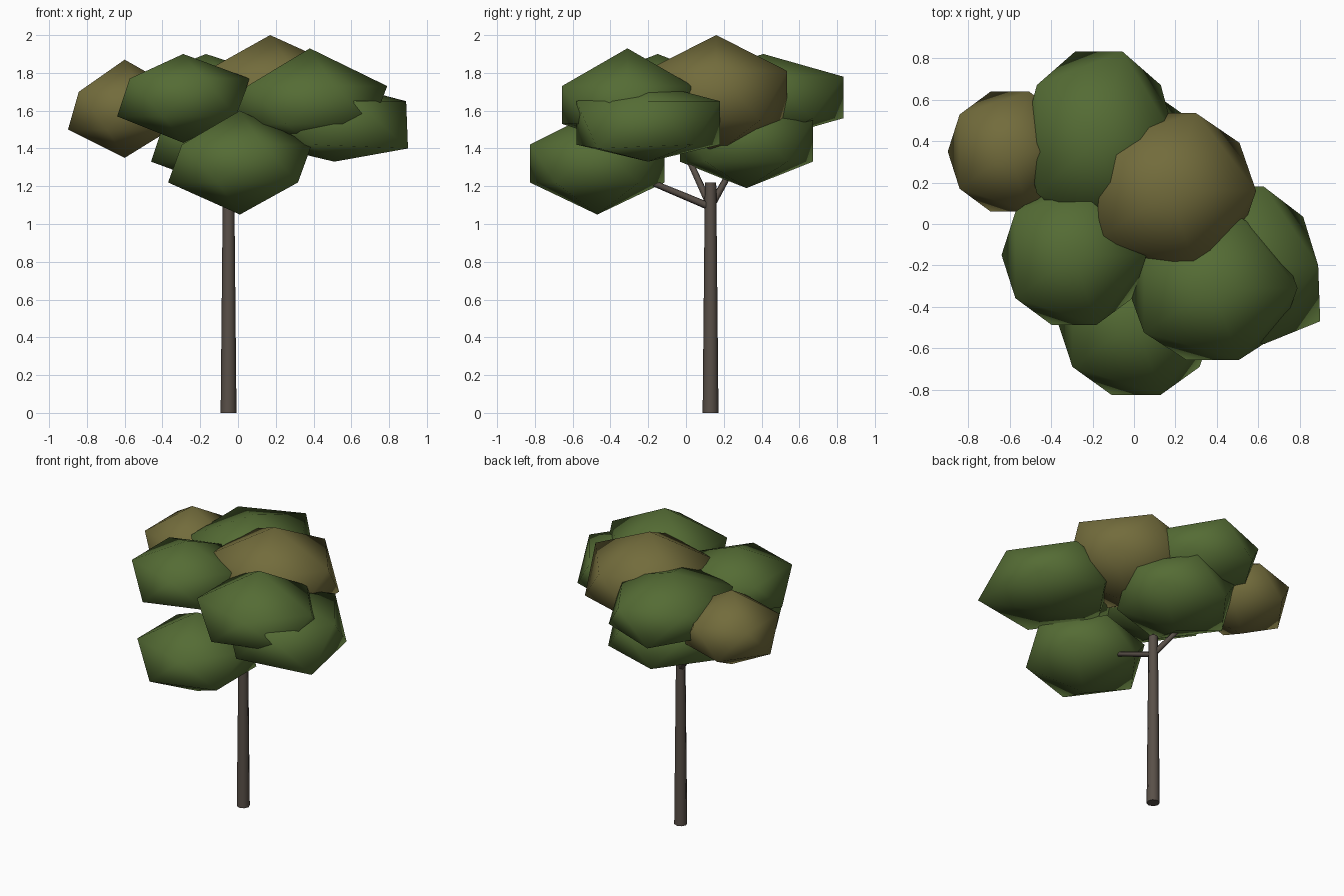
import bpy, bmesh
from mathutils import Vector

if "Cube" in bpy.data.objects:
    bpy.data.objects.remove(bpy.data.objects["Cube"])


def material(name, rgb):
    m = bpy.data.materials.new(name)
    m.diffuse_color = (*rgb, 1)
    m.use_nodes = True
    m.node_tree.nodes["Principled BSDF"].inputs["Base Color"].default_value = m.diffuse_color
    return m


GREEN = material("leaf_green", (0.09, 0.15, 0.035))
OLIVE = material("leaf_olive", (0.17, 0.15, 0.045))
BARK = material("bark", (0.10, 0.08, 0.065))


def finish(name, bm, mat):
    mesh = bpy.data.meshes.new(name)
    bm.to_mesh(mesh)
    bm.free()
    mesh.materials.append(mat)
    obj = bpy.data.objects.new(name, mesh)
    bpy.context.collection.objects.link(obj)
    mesh.shade_smooth()
    return obj


def leaf_clump(name, mat, x, y, rx, ry, bottom, low, high, top, nudges=()):
    """Squashed icosahedron: two five-point rings between a bottom and a top tip."""
    bm = bmesh.new()
    bmesh.ops.create_icosphere(bm, subdivisions=1, radius=1)
    for v in bm.verts:
        if abs(v.co.z) > 0.9:
            z = top if v.co.z > 0 else bottom
        else:
            z = high if v.co.z > 0 else low
        v.co = (x + rx * v.co.x / 0.894, y + ry * v.co.y / 0.894, z)
    for target, new in nudges:
        v = min(bm.verts, key=lambda p: (p.co - Vector(target)).length)
        v.co = new
    finish(name, bm, mat)


def limb(name, start, end, r1, r2, sides):
    """Tapered cylinder between two points."""
    a, b = Vector(start), Vector(end)
    d = b - a
    bm = bmesh.new()
    bmesh.ops.create_cone(bm, cap_ends=True, segments=sides, radius1=r1, radius2=r2, depth=d.length)
    rot = d.to_track_quat('Z', 'Y')
    for v in bm.verts:
        v.co = rot @ v.co + (a + b) / 2
    obj = finish(name, bm, BARK)
    bpy.context.view_layer.objects.active = obj
    obj.select_set(True)
    bpy.ops.object.shade_smooth_by_angle(angle=1.05)
    obj.select_set(False)


# Trunk and branches
limb("trunk", (-0.05, 0.13, 0), (-0.05, 0.13, 1.22), 0.042, 0.03, 8)
fork = (-0.05, 0.13, 1.09)
for i, tip in enumerate([(0.0, -0.35, 1.29), (-0.25, -0.08, 1.55), (-0.33, 0.36, 1.5)]):
    limb(f"branch_{i + 1}", fork, tip, 0.02, 0.014, 6)

# Leaf clumps: centre x, y, ring radii, then heights of tip, rings and tip
leaf_clump("leaves_left", OLIVE, -0.60, 0.35, 0.30, 0.305, 1.35, 1.50, 1.70, 1.87)
leaf_clump("leaves_front_left", GREEN, -0.29, -0.15, 0.35, 0.355, 1.43, 1.57, 1.77, 1.90)
leaf_clump("leaves_front_low", GREEN, 0.01, -0.47, 0.38, 0.375, 1.05, 1.22, 1.42, 1.60)
leaf_clump("leaves_right_high", GREEN, 0.38, -0.31, 0.41, 0.365, 1.42, 1.53, 1.73, 1.93)
leaf_clump("leaves_right_low", GREEN, 0.51, -0.20, 0.38, 0.40, 1.33, 1.42, 1.65, 1.75,
           [((0.82, -0.43, 1.42), (0.90, -0.47, 1.40))])
leaf_clump("leaves_top", OLIVE, 0.17, 0.16, 0.42, 0.395, 1.37, 1.55, 1.81, 2.0)
leaf_clump("leaves_back", GREEN, -0.17, 0.41, 0.37, 0.445, 1.44, 1.56, 1.78, 1.90)
leaf_clump("leaves_back_low", GREEN, -0.08, 0.32, 0.38, 0.37, 1.19, 1.33, 1.55, 1.70)
